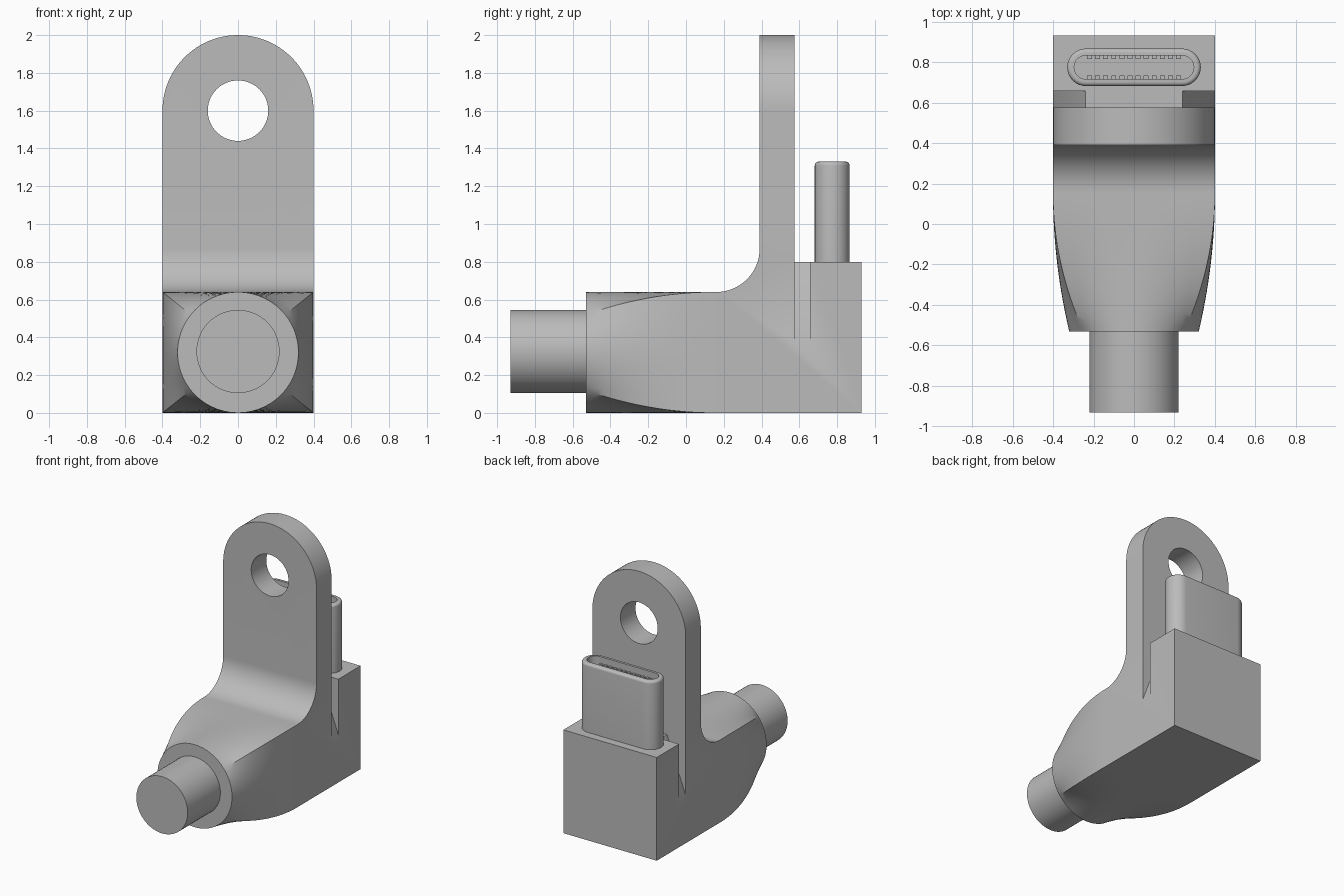
import bpy, bmesh, math
from math import sin, cos, pi

if "Cube" in bpy.data.objects:
    bpy.data.objects.remove(bpy.data.objects["Cube"])

grey = bpy.data.materials.new("mid_grey")
grey.diffuse_color = (0.5, 0.5, 0.5, 1)
grey.use_nodes = True
grey.node_tree.nodes["Principled BSDF"].inputs["Base Color"].default_value = grey.diffuse_color


def make(name, bm, smooth=True):
    bmesh.ops.recalc_face_normals(bm, faces=bm.faces)
    me = bpy.data.meshes.new(name)
    bm.to_mesh(me)
    bm.free()
    me.materials.append(grey)
    ob = bpy.data.objects.new(name, me)
    bpy.context.collection.objects.link(ob)
    return shade(ob) if smooth else ob


def shade(ob):
    bpy.ops.object.select_all(action='DESELECT')
    ob.select_set(True)
    bpy.context.view_layer.objects.active = ob
    bpy.ops.object.shade_smooth_by_angle(angle=math.radians(25))
    return ob


def loft(name, rings, cap_start=True, cap_end=True, smooth=True):
    """Skin a list of equally long point rings."""
    bm = bmesh.new()
    vs = [[bm.verts.new(p) for p in r] for r in rings]
    n = len(vs[0])
    for a, b in zip(vs, vs[1:]):
        for i in range(n):
            j = (i + 1) % n
            bm.faces.new((a[i], a[j], b[j], b[i]))
    if cap_start:
        bm.faces.new(vs[0])
    if cap_end:
        bm.faces.new(vs[-1])
    return make(name, bm, smooth)


def cut(ob, cutter):
    mod = ob.modifiers.new("cut", 'BOOLEAN')
    mod.operation, mod.solver, mod.object = 'DIFFERENCE', 'EXACT', cutter
    bpy.ops.object.select_all(action='DESELECT')
    ob.select_set(True)
    bpy.context.view_layer.objects.active = ob
    bpy.ops.object.modifier_apply(modifier=mod.name)
    bpy.data.objects.remove(cutter)


def circle(r, y, zc, n=64):
    return [(r * cos(2 * pi * i / n), y, zc + r * sin(2 * pi * i / n)) for i in range(n)]


def prism_y(name, outline, y0, y1):
    return loft(name, [[(x, y, z) for x, z in outline] for y in (y0, y1)], smooth=False)


# Housing block and upright bracket: side profile with a fillet, swept across x
W, H, Y0 = 0.4, 0.64, 0.15
side = [(Y0, 0), (0.93, 0), (0.93, 0.8), (0.575, 0.8), (0.575, 2), (0.39, 2)]
side += [(0.16 + 0.23 * cos(a), 0.87 + 0.23 * sin(a))
         for a in (-pi / 2 * i / 16 for i in range(17))]
side.append((Y0, H))
body = loft("housing_and_bracket", [[(x, y, z) for y, z in side] for x in (-W, W)], smooth=False)

# Round top of the bracket
arch = [(-0.5, 1.6)] + [(-W * cos(pi * i / 48), 1.6 + W * sin(pi * i / 48)) for i in range(49)]
arch += [(0.5, 1.6), (0.5, 2.1), (-0.5, 2.1)]
cut(body, prism_y("arch_cutter", arch, 0.2, 0.7))

# Bolt hole
cut(body, loft("hole_cutter", [circle(0.16, y, 1.6) for y in (0.2, 0.7)], smooth=False))

# Sloped slots behind the bracket on both sides
for s in (-1, 1):
    wedge = [(0.24, 0.8), (0.45, 0.236), (0.45, 0.9), (0.203, 0.9)]
    cut(body, prism_y("slot_cutter", [(s * x, z) for x, z in wedge], 0.575, 0.657))

# Open the housing where the neck joins it
bm = bmesh.new()
bm.from_mesh(body.data)
joint = [f for f in bm.faces if all(abs(v.co.y - Y0) < 1e-4 for v in f.verts)]
bmesh.ops.delete(bm, geom=joint, context='FACES_ONLY')
bm.to_mesh(body.data)
bm.free()
shade(body)

# Neck: circle easing into the rectangular housing section
corner = math.atan2(H / 2, W)
angles = []
for a, b in ((-corner, corner), (corner, pi - corner),
             (pi - corner, pi + corner), (pi + corner, 2 * pi - corner)):
    angles += [a + (b - a) * i / 16 for i in range(16)]
rings = []
for k in range(25):
    s = k / 24
    t = 1 - (1 - s) ** 2
    ring = []
    for a in angles:
        box = min(W / max(abs(cos(a)), 1e-6), H / 2 / max(abs(sin(a)), 1e-6))
        r = 0.32 + (box - 0.32) * t
        ring.append((r * cos(a), -0.53 + (Y0 + 0.53) * s, H / 2 + r * sin(a)))
    rings.append(ring)
loft("neck", rings, cap_end=False)

# Cable stub
loft("cable", [circle(0.22, y, 0.325) for y in (-0.93, -0.53)], cap_end=False)


# Plug shell: capsule rings up the outside, over the rounded rim, down the inside
def capsule(r, z, half=0.2375, yc=0.774, n=16):
    pts = []
    for side, start in ((1, -pi / 2), (-1, pi / 2)):
        for i in range(n + 1):
            a = start + pi * i / n
            pts.append((side * half + r * cos(a), yc + r * sin(a), z))
    return pts


R, rim = 0.0925, 0.02
path = [(R, 0.8)]
path += [(R - rim + rim * cos(pi / 2 * i / 6), 1.33 - rim + rim * sin(pi / 2 * i / 6))
         for i in range(7)]
path += [(0.058, 1.33), (0.058, 0.95)]
loft("plug_shell", [capsule(r, z) for r, z in path], cap_start=False)

# Contact pins along both long inner walls
bm = bmesh.new()
for yc in (0.824, 0.724):
    for i in range(12):
        made = bmesh.ops.create_cube(bm, size=1)["verts"]
        bmesh.ops.scale(bm, vec=(0.024, 0.018, 0.33), verts=made)
        bmesh.ops.translate(bm, vec=(-0.22 + 0.04 * i, yc, 1.115), verts=made)
make("contact_pins", bm, smooth=False)
